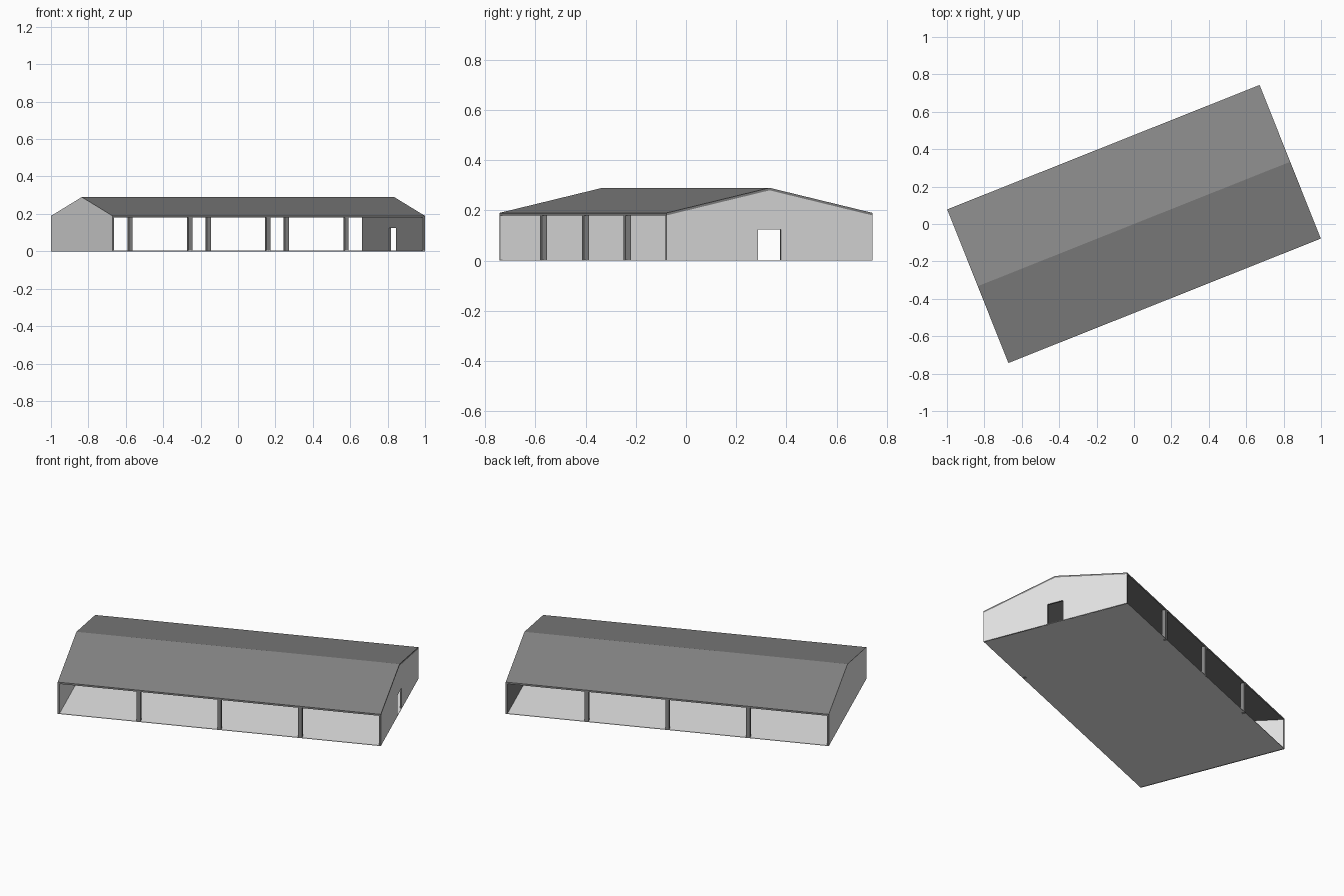
import bpy, bmesh, math
from mathutils import Vector

if "Cube" in bpy.data.objects:
    bpy.data.objects.remove(bpy.data.objects["Cube"])

L, W = 0.899, 0.442            # half length, half width
EAVE, RIDGE, T = 0.19, 0.29, 0.01
ANGLE = math.atan2(0.665, 1.67)  # whole building is turned on plan


def material(name, v):
    m = bpy.data.materials.new(name)
    m.diffuse_color = (v, v, v, 1)
    m.use_nodes = True
    m.node_tree.nodes["Principled BSDF"].inputs["Base Color"].default_value = m.diffuse_color
    return m


LIGHT = material("light_grey", 0.8)
DARK = material("mid_grey", 0.24)


def extrude_profile(name, profile, x0, x1, is_light):
    """Extrude a (y, z) profile along local x; colour faces by their normal."""
    bm = bmesh.new()
    face = bm.faces.new([bm.verts.new((x0, y, z)) for y, z in profile])
    ext = bmesh.ops.extrude_face_region(bm, geom=[face])
    moved = [g for g in ext["geom"] if isinstance(g, bmesh.types.BMVert)]
    bmesh.ops.translate(bm, verts=moved, vec=Vector((x1 - x0, 0, 0)))
    bmesh.ops.recalc_face_normals(bm, faces=bm.faces)
    bm.normal_update()
    for f in bm.faces:
        f.material_index = 0 if is_light(f.normal) else 1
    me = bpy.data.meshes.new(name)
    bm.to_mesh(me)
    bm.free()
    me.materials.append(LIGHT)
    me.materials.append(DARK)
    ob = bpy.data.objects.new(name, me)
    ob.rotation_euler.z = ANGLE
    bpy.context.collection.objects.link(ob)
    return ob


def rect(y0, y1, z0, z1):
    return [(y0, z0), (y1, z0), (y1, z1), (y0, z1)]


# Roof: thin folded sheet, left verge painted like the wall
extrude_profile("roof",
                [(-W, EAVE - T), (0, RIDGE - T), (W, EAVE - T),
                 (W, EAVE), (0, RIDGE), (-W, EAVE)],
                -L, L, lambda n: n.x < -0.9)

# Floor slab
extrude_profile("floor", rect(-W, W, 0, 0.003), -L, L, lambda n: True)

# Closed left gable wall, light on both sides
gable = [(W, EAVE - T), (0, RIDGE - T), (-W, EAVE - T), (-W, 0)]
extrude_profile("left_wall", gable + [(W, 0)], -L, -L + T,
                lambda n: abs(n.x) > 0.9)

# Right gable wall with a doorway, darker on the inside
D, DH = 0.0485, 0.125
extrude_profile("right_wall",
                gable + [(-D, 0), (-D, DH), (D, DH), (D, 0), (W, 0)],
                L - T, L, lambda n: n.x > 0.9)

# Posts along both open long sides
P = 0.022
for side, label in ((-1, "front"), (1, "back")):
    for i in (-1, 0, 1):
        y0, y1 = sorted((side * W, side * (W - P)))
        x = i * L / 2
        extrude_profile(f"{label}_post_{i + 2}", rect(y0, y1, 0, EAVE - T + 0.002),
                        x - P / 2, x + P / 2, lambda n: False)
